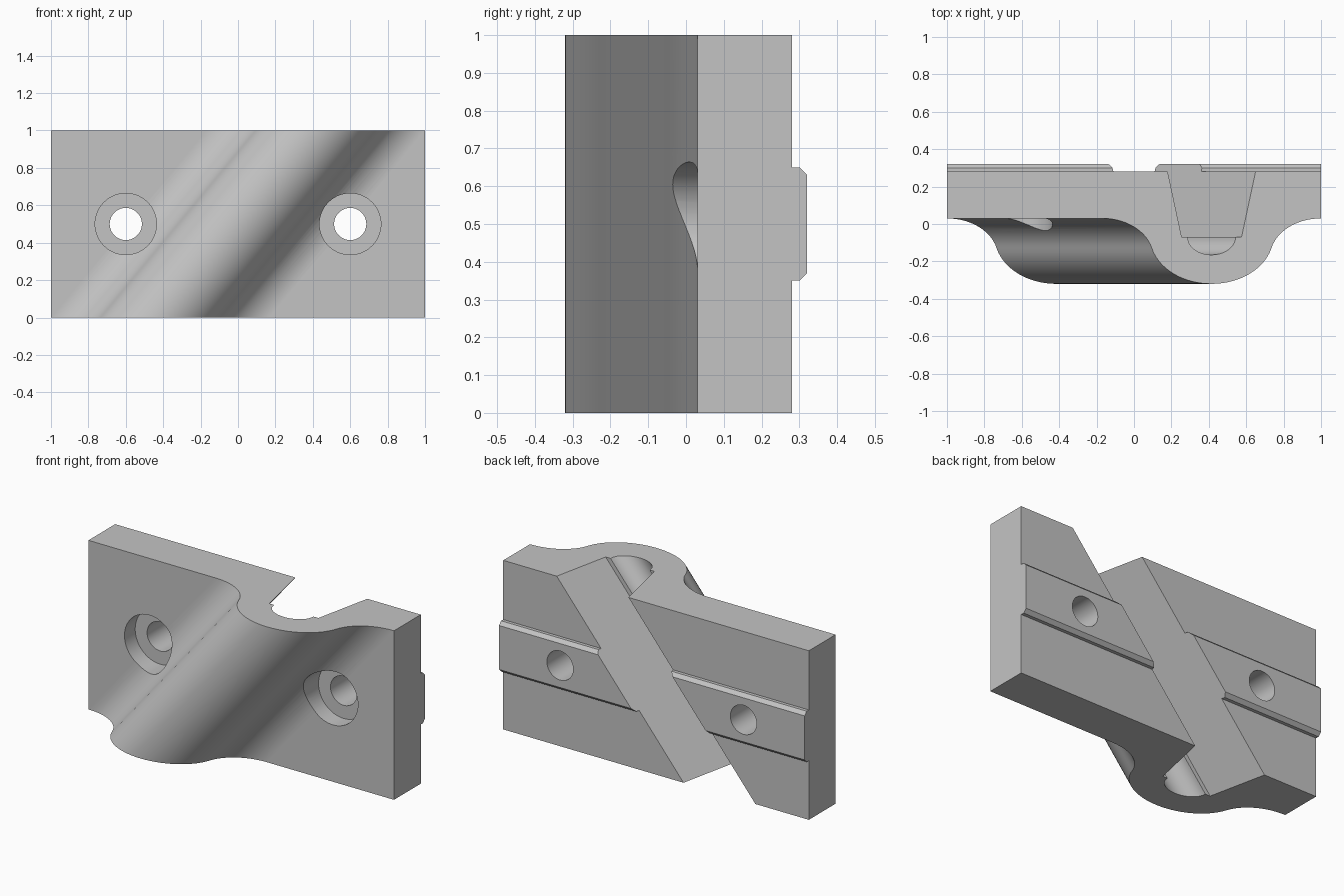
import bpy, bmesh, math
from mathutils import Matrix

if "Cube" in bpy.data.objects:
    bpy.data.objects.remove(bpy.data.objects["Cube"])

SLOPE = 0.83                          # sideways run of the diagonal per unit height
COS = 1 / math.hypot(1, SLOPE)        # converts square-on widths to horizontal ones
FRONT, BACK = 0.03, 0.28

grey = bpy.data.materials.new("grey")
grey.diffuse_color = (0.55, 0.55, 0.55, 1)
grey.use_nodes = True
grey.node_tree.nodes["Principled BSDF"].inputs["Base Color"].default_value = grey.diffuse_color


def loft(name, start, end):
    """Solid between two matching outlines."""
    bm = bmesh.new()
    a = [bm.verts.new(p) for p in start]
    b = [bm.verts.new(p) for p in end]
    n = len(a)
    bm.faces.new(a)
    bm.faces.new(b[::-1])
    for i in range(n):
        j = (i + 1) % n
        bm.faces.new((a[i], b[i], b[j], a[j]))
    bmesh.ops.recalc_face_normals(bm, faces=bm.faces[:])
    return add(name, bm)


def add(name, bm):
    me = bpy.data.meshes.new(name)
    bm.to_mesh(me)
    bm.free()
    ob = bpy.data.objects.new(name, me)
    bpy.context.collection.objects.link(ob)
    me.materials.append(grey)
    return ob


def drill(name, x, radius, y0, y1):
    bm = bmesh.new()
    turn = Matrix.Translation((x, (y0 + y1) / 2, 0.5)) @ Matrix.Rotation(math.pi / 2, 4, 'X')
    bmesh.ops.create_cone(bm, cap_ends=True, segments=64, radius1=radius,
                          radius2=radius, depth=y1 - y0, matrix=turn)
    ob = add(name, bm)
    ob.hide_render = True
    ob.hide_set(True)
    return ob


def groove_half(y):
    return 0.16 + (y + 0.07) * 0.075 / 0.35


def ridge_side():
    """Half of the ridge from its crest outwards: convex then concave arc."""
    theta = 2 * math.atan(0.35 / 0.449)
    total = 0.449 / math.sin(theta)
    r1, n = 0.254, 14
    r2 = total - r1
    pts = []
    for i in range(n + 1):
        t = theta * i / n
        pts.append((r1 * math.sin(t), -0.32 + r1 * (1 - math.cos(t))))
    for i in range(n - 1, -1, -1):
        t = theta * i / n
        pts.append((0.449 - r2 * math.sin(t), FRONT - r2 * (1 - math.cos(t))))
    return [(x / COS, y) for x, y in pts]


def section(z):
    """Horizontal section of the plate, ridge and groove at height z."""
    c = SLOPE * (z - 0.5)
    side = ridge_side()
    pts = [(-1, BACK), (-1, FRONT)]
    pts += [(c - x, y) for x, y in reversed(side)]
    pts += [(c + x, y) for x, y in side[1:]]
    pts += [(1, FRONT), (1, BACK)]
    pts += [(c + groove_half(BACK), BACK), (c + groove_half(-0.07), -0.07)]
    for i in range(21):               # round channel in the groove floor
        t = math.pi * i / 20
        pts.append((c + 0.128 * math.cos(t), -0.07 - 0.095 * math.sin(t)))
    pts += [(c - groove_half(-0.07), -0.07), (c - groove_half(BACK), BACK)]
    return [(x, y, z) for x, y in pts]


# Plate with the diagonal ridge and groove
plate = loft("plate", section(0), section(1))

# Chamfered key rail on the back, split by the groove
rail = [(BACK, 0.35), (0.30, 0.35), (0.32, 0.37), (0.32, 0.63), (0.30, 0.65), (BACK, 0.65)]
rails = []
for name, s in (("left_rail", -1), ("right_rail", 1)):
    outer = [(s, y, z) for y, z in rail]
    inner = [(SLOPE * (z - 0.5) + s * groove_half(y), y, z) for y, z in rail]
    rails.append(loft(name, outer, inner))

# Bolt holes and counterbores
holes = []
for name, x in (("left", -0.6), ("right", 0.6)):
    holes.append(drill(name + "_hole_cutter", x, 0.086, -0.5, 0.5))
    holes.append(drill(name + "_counterbore_cutter", x, 0.164, -0.5, 0.13))


def finish(ob, cutters):
    bpy.ops.object.select_all(action='DESELECT')
    bpy.context.view_layer.objects.active = ob
    ob.select_set(True)
    for cutter in cutters:
        mod = ob.modifiers.new("cut", 'BOOLEAN')
        mod.operation = 'DIFFERENCE'
        mod.solver = 'EXACT'
        mod.object = cutter
        bpy.ops.object.modifier_apply(modifier=mod.name)
    bpy.ops.object.shade_smooth_by_angle(angle=math.radians(25))
    mod = ob.modifiers.new("even_shading", 'WEIGHTED_NORMAL')
    mod.keep_sharp = True


finish(plate, holes)
finish(rails[0], holes[:1])
finish(rails[1], holes[2:3])
